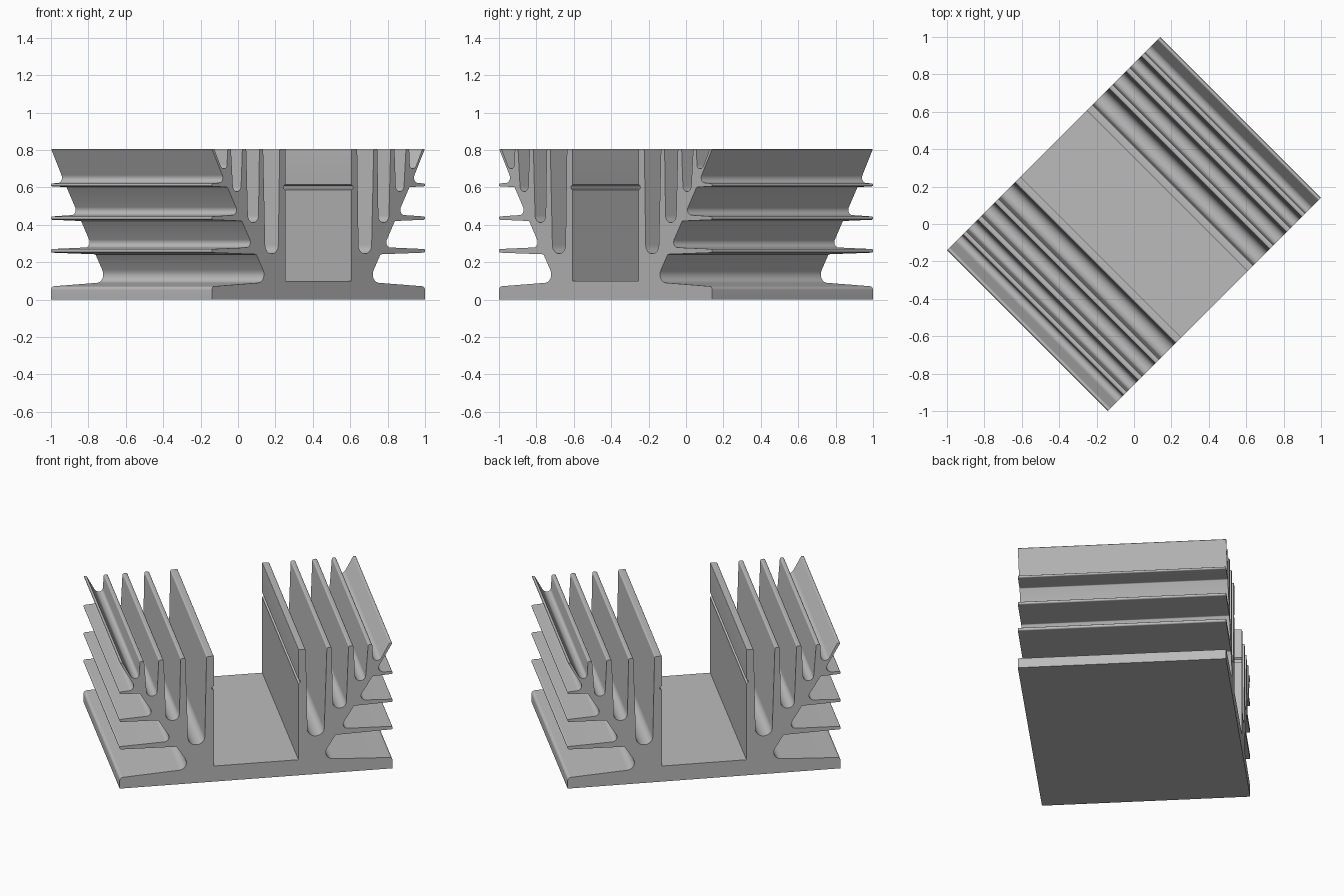
import bpy, bmesh, math
from mathutils import Vector, Matrix

cube = bpy.data.objects.get("Cube")
if cube:
    bpy.data.objects.remove(cube)

HALF_LENGTH = 0.608
TOP = 0.806
EDGE = 0.806


def arm(z):
    """Outer face of the sloping arm at height z."""
    return 0.396 + 0.608 * (z - 0.12)


def fillet(points, steps=6):
    """Round each (u, z, radius) corner of a closed outline."""
    out = []
    for i, (u, z, r) in enumerate(points):
        p = Vector((u, z))
        if r == 0:
            out.append(p)
            continue
        a = Vector(points[i - 1][:2]) - p
        b = Vector(points[(i + 1) % len(points)][:2]) - p
        half = a.angle(b) / 2
        cut = min(r / math.tan(half), 0.49 * a.length, 0.49 * b.length)
        r = cut * math.tan(half)
        a.normalize()
        b.normalize()
        centre = p + (a + b).normalized() * (r / math.sin(half))
        start, end = p + a * cut - centre, p + b * cut - centre
        turn = start.angle_signed(end)
        for k in range(steps + 1):
            out.append(centre + Matrix.Rotation(-turn * k / steps, 2) @ start)
    return out


# Base plate edge
half = [(EDGE, 0, 0), (EDGE, 0.07, 0.02), (arm(0.09), 0.094, 0.045)]

# Side fins: root bottom, tip bottom, tip top, root top
for root_low, tip_low, tip_high, root_high in (
        (0.242, 0.251, 0.270, 0.280),
        (0.420, 0.427, 0.444, 0.454),
        (0.601, 0.606, 0.620, 0.627)):
    half += [(arm(root_low), root_low, 0.008), (EDGE, tip_low, 0.008),
             (EDGE, tip_high, 0.008), (arm(root_high), root_high, 0.028)]

# Tip of the sloping arm
half += [(EDGE, TOP, 0.004), (0.788, TOP, 0.008)]

# Slots between upright fins: bottom, outer/inner at bottom, inner/outer at top
for floor, low_out, low_in, top_in, next_top in (
        (0.700, 0.732, 0.692, 0.686, 0.662),
        (0.578, 0.645, 0.586, 0.575, 0.546),
        (0.412, 0.532, 0.454, 0.446, 0.418),
        (0.245, 0.401, 0.304, 0.293, 0.250)):
    half += [(low_out, floor, 0.048), (low_in, floor, 0.048),
             (top_in, TOP, 0.010), (next_top, TOP, 0.010)]
half[-1] = (0.250, TOP, 0.004)

# Central channel wall with its shallow groove
half += [(0.250, 0.615, 0), (0.260, 0.608, 0), (0.260, 0.592, 0),
         (0.250, 0.585, 0), (0.250, 0.10, 0)]

outline = fillet(half + [(-u, z, r) for u, z, r in reversed(half)])

# Extrude the outline along the diagonal
bm = bmesh.new()
across = Vector((1, 1, 0)).normalized()
along = Vector((1, -1, 0)).normalized()
ring = [bm.verts.new(across * p.x - along * HALF_LENGTH + Vector((0, 0, p.y)))
        for p in outline]
cap = bm.faces.new(ring)
ext = bmesh.ops.extrude_face_region(bm, geom=[cap], use_keep_orig=True)
moved = [g for g in ext["geom"] if isinstance(g, bmesh.types.BMVert)]
bmesh.ops.translate(bm, verts=moved, vec=along * 2 * HALF_LENGTH)
bmesh.ops.recalc_face_normals(bm, faces=bm.faces)
mesh = bpy.data.meshes.new("finned_heat_sink")
bm.to_mesh(mesh)
bm.free()

# Single metal colour
grey = (0.5, 0.5, 0.5, 1)
metal = bpy.data.materials.new("grey metal")
metal.use_nodes = True
metal.diffuse_color = grey
metal.node_tree.nodes["Principled BSDF"].inputs["Base Color"].default_value = grey
mesh.materials.append(metal)

sink = bpy.data.objects.new("finned_heat_sink", mesh)
bpy.context.collection.objects.link(sink)
bpy.ops.object.select_all(action="DESELECT")
sink.select_set(True)
bpy.context.view_layer.objects.active = sink
bpy.ops.object.shade_smooth_by_angle(angle=math.radians(30))
